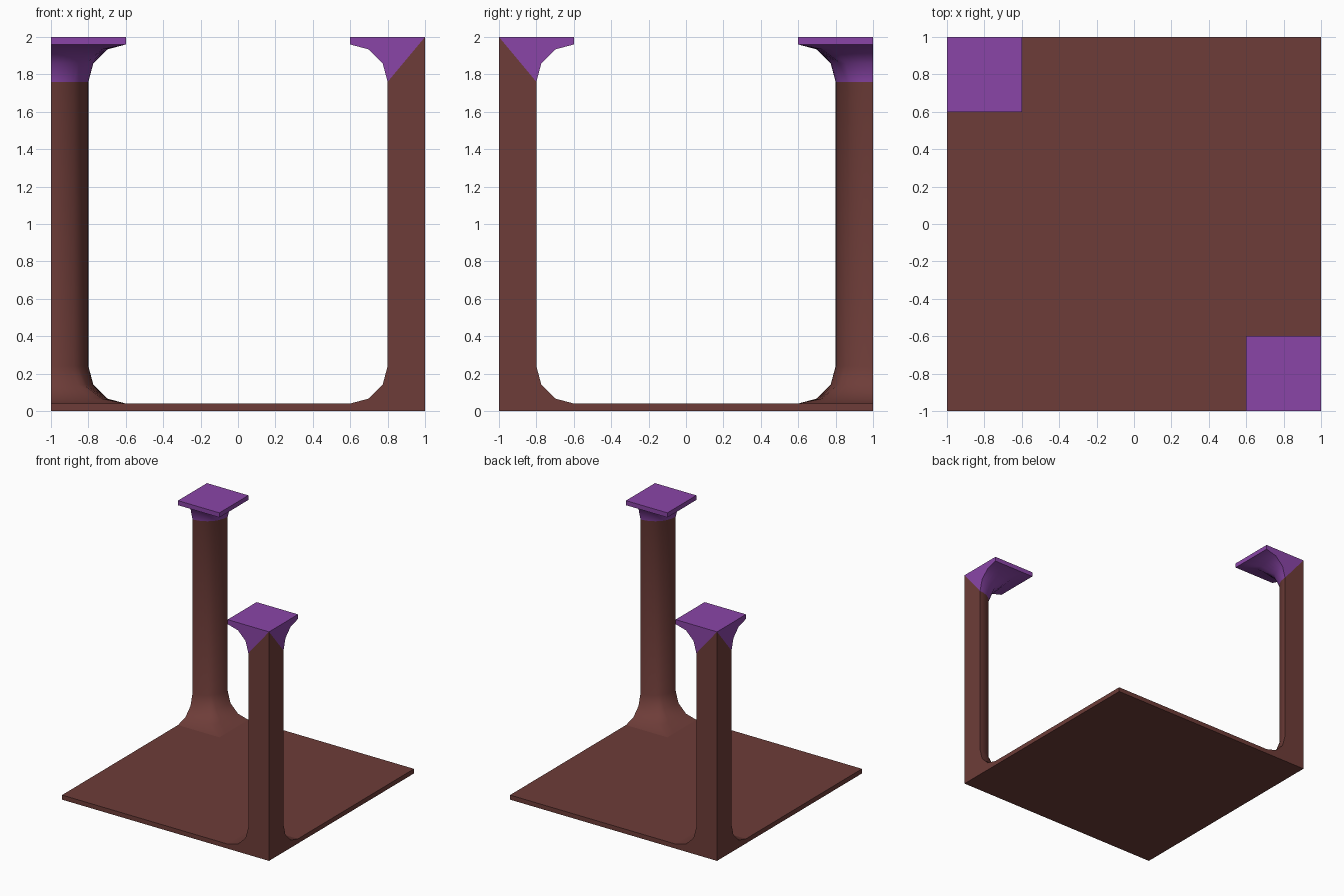
import bpy, bmesh, math

if "Cube" in bpy.data.objects:
    bpy.data.objects.remove(bpy.data.objects["Cube"])


def material(name, rgb):
    m = bpy.data.materials.new(name)
    m.diffuse_color = (*rgb, 1)
    m.use_nodes = True
    m.node_tree.nodes["Principled BSDF"].inputs["Base Color"].default_value = m.diffuse_color
    return m


brown = material("brown", (0.155, 0.046, 0.040))
purple = material("purple", (0.255, 0.060, 0.390))

SHAFT, CAP, PLATE, TOP = 0.2, 0.4, 0.04, 2.0
SEG = 12  # sides of the quarter-round shaft

# Base plate
bpy.ops.mesh.primitive_cube_add(size=2, location=(0, 0, PLATE / 2))
base = bpy.context.object
base.name = "base_plate"
base.scale.z = PLATE / 2
bpy.ops.object.transform_apply(location=False, rotation=False, scale=True)
base.data.materials.append(brown)


def ring(bm, t, z):
    """Quarter outline around the corner, blending round (t=0) to square (t=1)."""
    verts = []
    for i in range(SEG + 1):
        a = math.pi / 2 * i / SEG
        c, s = math.cos(a), math.sin(a)
        r = SHAFT + (CAP / max(c, s) - SHAFT) * t
        verts.append(bm.verts.new((-1 + r * c, 1 - r * s, z)))
    return verts


# Flare profile: quarter arc in three steps, (blend, height above shaft end)
flare = [(1 - math.cos(math.radians(d)), 0.2 * math.sin(math.radians(d)))
         for d in (0, 30, 60, 90)]
levels = [(t, PLATE + 0.2 - h) for t, h in reversed(flare)]
levels += [(t, TOP - PLATE - 0.2 + h) for t, h in flare]
levels.append((1, TOP))
NECK = 4  # level where the purple capital starts

# Corner pillar with flared foot and capital
bm = bmesh.new()
rings = [ring(bm, t, z) for t, z in levels]
low = bm.verts.new((-1, 1, PLATE))
high = bm.verts.new((-1, 1, TOP))
for k in range(len(rings) - 1):
    for i in range(SEG):
        f = bm.faces.new((rings[k][i], rings[k][i + 1],
                          rings[k + 1][i + 1], rings[k + 1][i]))
        f.material_index = int(k >= NECK)
# Flat outer sides, split diagonally between shaft and capital
for i in (0, SEG):
    bm.faces.new([low] + [r[i] for r in rings[:NECK + 1]] + [high])
    f = bm.faces.new([high] + [r[i] for r in rings[NECK:]])
    f.material_index = 1
f = bm.faces.new([high] + rings[-1])
f.material_index = 1
bmesh.ops.recalc_face_normals(bm, faces=bm.faces[:])
mesh = bpy.data.meshes.new("corner_pillar")
bm.to_mesh(mesh)
bm.free()
mesh.materials.append(brown)
mesh.materials.append(purple)

# Two pillars on opposite corners
for name, turn in (("back_left_pillar", 0), ("front_right_pillar", math.pi)):
    ob = bpy.data.objects.new(name, mesh)
    ob.rotation_euler.z = turn
    bpy.context.collection.objects.link(ob)

bpy.ops.object.select_all(action='DESELECT')
ob.select_set(True)
bpy.context.view_layer.objects.active = ob
bpy.ops.object.shade_smooth_by_angle(angle=math.radians(40))
